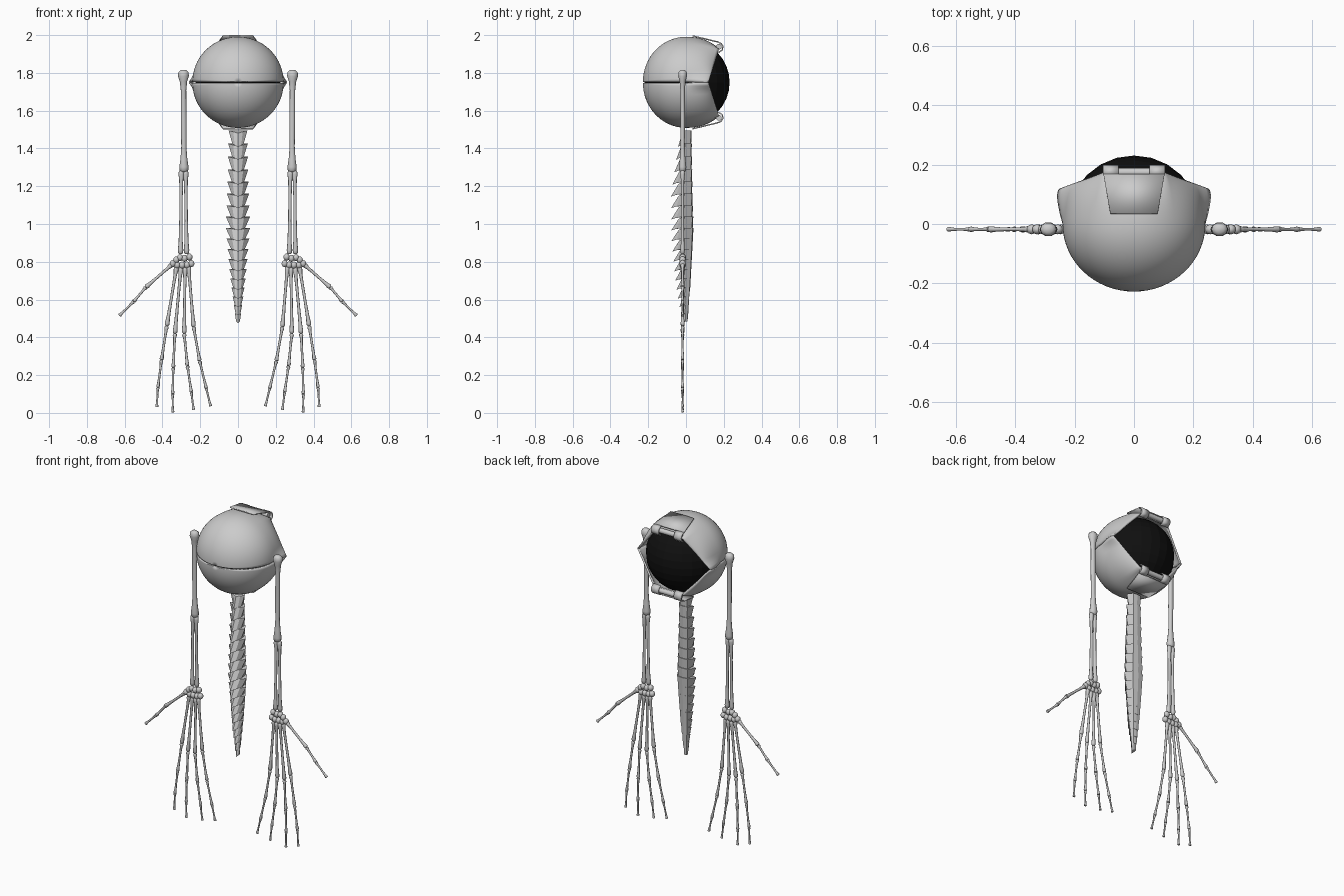
import bpy, bmesh
from math import sin, cos, pi, radians
from mathutils import Vector, Matrix

if "Cube" in bpy.data.objects:
    bpy.data.objects.remove(bpy.data.objects["Cube"])

MID = 1.75  # height of the ball centre


def make(name, bm, z=0.0, smooth=None):
    mesh = bpy.data.meshes.new(name)
    bm.to_mesh(mesh)
    bm.free()
    ob = bpy.data.objects.new(name, mesh)
    ob.location.z = z
    bpy.context.collection.objects.link(ob)
    if smooth:
        bpy.ops.object.select_all(action='DESELECT')
        bpy.context.view_layer.objects.active = ob
        ob.select_set(True)
        bpy.ops.object.shade_smooth_by_angle(angle=radians(smooth))
    return ob


def mirror(ob, axis):
    m = ob.modifiers.new("Mirror", 'MIRROR')
    m.use_axis = [axis == i for i in range(3)]
    m.use_mirror_merge = False


def solidify(ob, t, offset=-1):
    m = ob.modifiers.new("Thickness", 'SOLIDIFY')
    m.thickness, m.offset = t, offset


def interp(table, t):
    for (a, *va), (b, *vb) in zip(table, table[1:]):
        if t <= b:
            f = (t - a) / (b - a)
            return [p + (q - p) * f for p, q in zip(va, vb)]
    return list(table[-1][1:])


def skin(bm, rings, closed=True):
    rows = [[bm.verts.new(p) for p in r] for r in rings]
    n = len(rows[0])
    for a, b in zip(rows, rows[1:]):
        for j in range(n if closed else n - 1):
            k = (j + 1) % n
            bm.faces.new((a[j], b[j], b[k], a[k]))
    return rows


# Black inner ball
bm = bmesh.new()
bmesh.ops.create_uvsphere(bm, u_segments=24, v_segments=16, radius=0.225)
eye = make("inner_ball", bm, MID)
eye.location.y = 0.006
mat = bpy.data.materials.new("black")
mat.diffuse_color = (0.005, 0.005, 0.005, 1)
mat.use_nodes = True
mat.node_tree.nodes["Principled BSDF"].inputs["Base Color"].default_value = mat.diffuse_color
eye.data.materials.append(mat)

# Shell: half ball flowing into a six-sided rear opening, mirrored below
def rim(t):
    c, s = abs(cos(t)), sin(t)
    r = 1 / max(s / 0.175, (c * 0.175 + s * 0.15) / 0.04375)
    return Vector((r * cos(t), 0.12 + 0.055 * min(1, r * s / 0.175), r * s))


rings, N = [], 48
angles = [pi * j / N for j in range(N + 1)]
lift = Vector((0, 0, 0.003))
for i in range(17):
    p = pi / 2 * i / 16
    rings.append([Vector((0.241 * sin(p) * cos(t), -0.228 * cos(p), 0.238 * sin(p) * sin(t))) + lift
                  for t in angles])
for i in range(1, 11):
    f, ring = i / 10, []
    for t in angles:
        a = Vector((0.241 * cos(t), 0, 0.238 * sin(t)))
        b = rim(t)
        r = max(0.238, Vector((b.x, 0, b.z)).length * 1.09)
        c = Vector((r * cos(t), 0.11, r * sin(t)))
        ring.append(a * (1 - f) ** 2 + c * 2 * f * (1 - f) + b * f * f + lift)
    rings.append(ring)
bm = bmesh.new()
skin(bm, rings, closed=False)
bmesh.ops.remove_doubles(bm, verts=bm.verts[:], dist=1e-5)
shell = make("shell", bm, MID, 40)
solidify(shell, 0.011)
mirror(shell, 2)

# Hinge plates: flat trapezoid with two curled tabs and a centre pin
bm = bmesh.new()
skin(bm, [[(-0.08, 0.035, 0.246), (0.08, 0.035, 0.246)],
          [(-0.103, 0.168, 0.214), (0.103, 0.168, 0.214)]], closed=False)
tab = [(0.168, 0.214), (0.186, 0.206), (0.196, 0.19), (0.192, 0.172), (0.172, 0.158)]
for s in (-1, 1):
    xs = sorted((s * 0.053, s * 0.104))
    skin(bm, [[(x, y, z) for x in xs] for y, z in tab], closed=False)
bmesh.ops.recalc_face_normals(bm, faces=bm.faces[:])
plate = make("hinge_plate", bm, MID, 35)
solidify(plate, 0.007, 0)
mirror(plate, 2)
bm = bmesh.new()
bmesh.ops.create_cone(bm, cap_ends=True, segments=16, radius1=0.015, radius2=0.015, depth=0.18,
                      matrix=Matrix.Translation((0, 0.174, 0.188)) @ Matrix.Rotation(pi / 2, 4, 'Y'))
pin = make("hinge_pin", bm, MID, 35)
mirror(pin, 2)

# Bones: round shafts with flared ends
LONG = [(0, .5), (.015, 1.1), (.05, 1.25), (.12, .9), (.3, .72), (.6, .72), (.85, .9), (.95, 1.2), (.985, 1.1), (1, .5)]


def bone(bm, a, b, r, profile=LONG, flat=0.85):
    a, b = Vector(a), Vector(b)
    d = (b - a).normalized()
    v = Vector((0, 1, 0))
    u = d.cross(v).normalized()
    rings = [[a.lerp(b, f) + (u * cos(2 * pi * k / 10) + v * sin(2 * pi * k / 10) * flat) * r * q
              for k in range(10)] for f, q in profile]
    rows = skin(bm, rings)
    bm.faces.new(rows[0])
    bm.faces.new(rows[-1])


def finish(name, bm):
    bmesh.ops.recalc_face_normals(bm, faces=bm.faces[:])
    mirror(make(name, bm, 0, 50), 0)


Y = -0.018
bm = bmesh.new()
bone(bm, (0.289, Y, 1.815), (0.286, Y, 1.275), 0.018,
     [(0, .8), (.02, 1.5), (.06, 1.6), (.11, 1.1), (.2, .8), (.5, .85), (.75, .75), (.87, 1.0), (.95, 1.35), (.985, 1.25), (1, .7)])
finish("upper_arm", bm)

bm = bmesh.new()
bone(bm, (0.277, Y, 1.285), (0.272, Y, 0.84), 0.012)
bone(bm, (0.300, Y, 1.285), (0.304, Y, 0.84), 0.012)
finish("forearm", bm)

bm = bmesh.new()
for x, z in [(.257, .825), (.283, .818), (.307, .822), (.327, .81),
             (.247, .79), (.270, .783), (.296, .782), (.322, .782), (.345, .79)]:
    bmesh.ops.create_uvsphere(bm, u_segments=10, v_segments=8, radius=0.017,
                              matrix=Matrix.Translation((x, Y, z)) @ Matrix.Diagonal((1, 1, 1.1, 1)))
finish("wrist", bm)

fingers = [
    [(.262, .775), (.235, .455), (.203, .275), (.168, .13), (.145, .035)],
    [(.280, .770), (.285, .42), (.268, .25), (.247, .11), (.235, .015)],
    [(.302, .770), (.334, .42), (.343, .24), (.346, .10), (.345, .002)],
    [(.325, .775), (.377, .46), (.405, .28), (.424, .135), (.430, .03)],
    [(.350, .785), (.488, .665), (.552, .59), (.628, .515)]]
bm = bmesh.new()
for path in fingers:
    for i, ((x0, z0), (x1, z1)) in enumerate(zip(path, path[1:])):
        bone(bm, (x0, Y, z0), (x1, Y, z1), (0.0105, 0.009, 0.008, 0.007)[i])
finish("hand_bones", bm)

# Spine: overlapping winged segments, each with a ridge tip pointing down the front
#        t    half width, front depth, back depth
SIZE = [(0, .050, .042, .030), (.25, .056, .080, .034), (.5, .066, .078, .040),
        (.75, .044, .055, .026), (.92, .020, .025, .012), (1, .010, .012, .006)]
count, z = 18, 1.495
steps = [1.25 - 0.5 * i / (count - 1) for i in range(count)]
unit = 1.01 / sum(steps)
bm = bmesh.new()
for s in steps:
    h = s * unit
    w, d, yb = interp(SIZE, (1.495 - z) / 1.02)
    top = [(0, yb, z), (.55 * w, yb * .9, z), (w, -.1 * d, z), (.5 * w, -.35 * d, z - .1 * h), (0, -.5 * d, z - .2 * h)]
    low = [(0, yb * .92, z - h), (.5 * w, yb * .8, z - h), (.6 * w, -.2 * d, z - h),
           (.35 * w, -.65 * d, z - 1.1 * h), (0, -d, z - 1.25 * h)]
    full = [r + [(-x, y, c) for x, y, c in r[3:0:-1]] for r in (top, low)]
    rows = skin(bm, full)
    bm.faces.new(rows[0])
    bm.faces.new(rows[1])
    z -= h
bmesh.ops.recalc_face_normals(bm, faces=bm.faces[:])
make("spine", bm)
